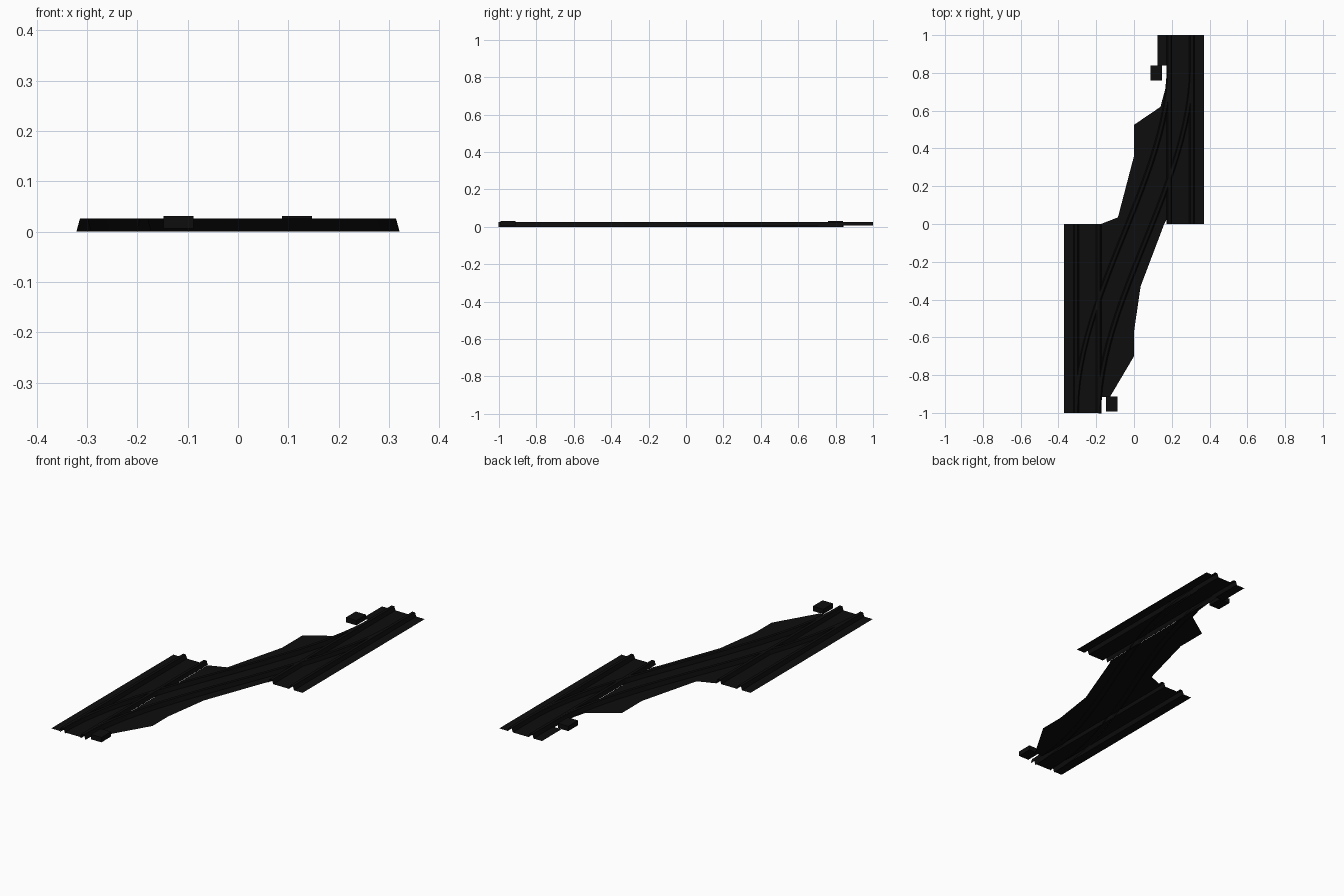
import bpy, bmesh
from mathutils import Vector

old = bpy.data.objects.get("Cube")
if old:
    bpy.data.objects.remove(old, do_unlink=True)

black = bpy.data.materials.new("soot_black")
black.use_nodes = True
colour = (0.004, 0.004, 0.004, 1)
black.diffuse_color = colour
black.node_tree.nodes["Principled BSDF"].inputs["Base Color"].default_value = colour

TRACK_X = 0.247      # centre of each straight track
RAIL = 0.0595        # rail offset from track centre
BASE, HEAD = 0.0145, 0.0075   # half widths of a rail
BED_Z, TOP_Z = 0.006, 0.026


def finish(name, bm):
    mesh = bpy.data.meshes.new(name)
    bm.to_mesh(mesh)
    bm.free()
    mesh.materials.append(black)
    obj = bpy.data.objects.new(name, mesh)
    bpy.context.collection.objects.link(obj)
    return obj


def sweep(name, path, profile):
    """Sweep an open (offset, height) profile along a flat path."""
    bm = bmesh.new()
    rows = []
    for i, p in enumerate(path):
        d = path[min(i + 1, len(path) - 1)] - path[max(i - 1, 0)]
        side = Vector((d.y, -d.x)).normalized()
        rows.append([bm.verts.new((p.x + side.x * o, p.y + side.y * o, z))
                     for o, z in profile])
    for a, b in zip(rows, rows[1:]):
        for j in range(len(profile) - 1):
            bm.faces.new((a[j], a[j + 1], b[j + 1], b[j]))
    return finish(name, bm)


def rail_profile(centre, low, high):
    return [(centre - BASE, low), (centre - HEAD, high),
            (centre + HEAD, high), (centre + BASE, low)]


def sheet(name, outline, z):
    bm = bmesh.new()
    bm.faces.new([bm.verts.new((x, y, z)) for x, y in outline])
    bmesh.ops.triangulate(bm, faces=bm.faces[:])
    bmesh.ops.recalc_face_normals(bm, faces=bm.faces[:])
    if sum(f.normal.z for f in bm.faces) < 0:
        bmesh.ops.reverse_faces(bm, faces=bm.faces[:])
    return finish(name, bm)


# Straight tracks: a ballast sheet folded up into two hollow rails
pair = rail_profile(-RAIL, BED_Z, TOP_Z) + rail_profile(RAIL, BED_Z, TOP_Z)
sweep("right_track", [Vector((-TRACK_X, -1)), Vector((-TRACK_X, 0))],
      [(-0.123, BED_Z)] + pair)
sweep("left_track", [Vector((TRACK_X, 0)), Vector((TRACK_X, 1))],
      pair + [(0.123, BED_Z)])

# Crossover rails along an S-curve between the two tracks
START, END, STEPS = -1.0, 0.84, 24
path = []
for i in range(STEPS + 1):
    t = i / STEPS
    path.append(Vector((TRACK_X * (2 * t * t * (3 - 2 * t) - 1),
                        START + (END - START) * t)))
for name, offset in (("crossover_rail_right", -RAIL), ("crossover_rail_left", RAIL)):
    sweep(name, path, rail_profile(offset, 0, TOP_Z - 0.0005))

# Crossover ballast between the inner rails
sheet("crossover_bed", [
    (-0.175, -0.915), (-0.127, -0.915), (-0.12, -0.745), (0, -0.7),
    (0, -0.57), (0.035, -0.33), (0.16, 0), (0.175, 0.03),
    (0.175, 0.75), (0.14, 0.62), (0, 0.525), (0, 0.36),
    (-0.085, 0.035), (-0.175, 0)], 0.003)
sheet("end_shoulder", [(0.125, 0.84), (0.175, 0.84), (0.175, 1), (0.125, 1)], BED_Z)

# Point motor boxes beside the switch ends
for name, x, y in (("front_point_motor", -0.118, -0.952),
                   ("back_point_motor", 0.117, 0.799)):
    bm = bmesh.new()
    bmesh.ops.create_cube(bm, size=1)
    for v in bm.verts:
        v.co = (x + v.co.x * 0.06, y + v.co.y * 0.08, 0.0185 + v.co.z * 0.025)
    finish(name, bm)
